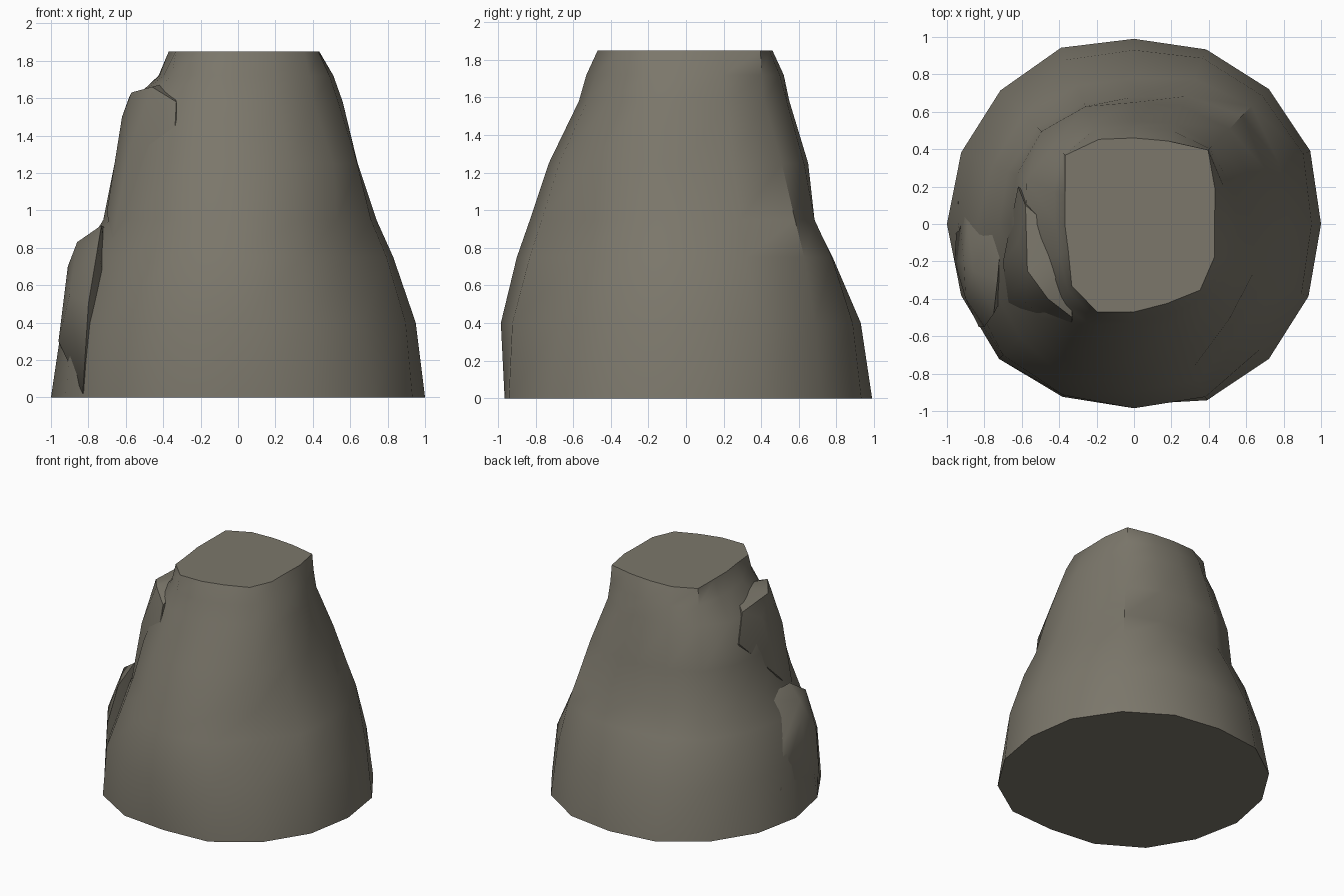
import bpy, bmesh, math

stone = bpy.data.materials.new("grey_brown_stone")
stone.diffuse_color = (0.2, 0.185, 0.147, 1)


def finish(name, bm, angle):
    bmesh.ops.recalc_face_normals(bm, faces=bm.faces[:])
    me = bpy.data.meshes.new(name)
    bm.to_mesh(me)
    bm.free()
    me.materials.append(stone)
    ob = bpy.data.objects.new(name, me)
    bpy.context.collection.objects.link(ob)
    bpy.ops.object.select_all(action='DESELECT')
    ob.select_set(True)
    bpy.context.view_layer.objects.active = ob
    bpy.ops.object.shade_smooth_by_angle(angle=math.radians(angle))


# Main rock: stacked rings, radius every 22.5 degrees from +x
rings = [
    (0.00, [1.0, 1.02, 1.02, 1.01, .99, 1.02, 1.01, 1.0, 1.0, 1.0, 1.02, 1.0, .965, 1.02, 1.02, 1.01]),
    (0.40, [.95, .98, .97, .96, .93, .95, .94, .93, .94, .95, .99, .99, .985, 1.0, .95, .97]),
    (0.75, [.83, .84, .89, .84, .78, .80, .83, .82, .84, .83, .86, .91, .90, .90, .81, .86]),
    (0.95, [.74, .76, .82, .74, .68, .70, .73, .73, .72, .74, .79, .84, .83, .83, .75, .77]),
    (1.25, [.64, .66, .72, .68, .65, .68, .70, .68, .66, .67, .71, .74, .73, .73, .72, .69]),
    (1.58, [.56, .56, .59, .58, .55, .59, .60, .62, .58, .57, .58, .59, .57, .57, .57, .58]),
    (1.72, [.51, .52, .57, .54, .52, .55, .54, .46, .42, .43, .50, .54, .53, .52, .54, .53]),
    (1.85, [.43, .47, .56, .48, .46, .49, .52, .40, .37, .38, .47, .51, .47, .46, .50, .465]),
]
bm = bmesh.new()
loops = []
for z, radii in rings:
    loops.append([bm.verts.new((r * math.cos(i * math.pi / 8), r * math.sin(i * math.pi / 8), z))
                  for i, r in enumerate(radii)])
for a, b in zip(loops, loops[1:]):
    for i in range(16):
        j = (i + 1) % 16
        bm.faces.new((a[i], a[j], b[j], b[i]))
bm.faces.new(loops[0][::-1])
bm.faces.new(loops[-1])
finish("rock_body", bm, 40)


# Bulging slabs on the left side
def slab(name, points):
    bm = bmesh.new()
    for p in points:
        bm.verts.new(p)
    res = bmesh.ops.convex_hull(bm, input=bm.verts[:])
    bmesh.ops.delete(bm, geom=[v for v in bm.verts if not v.link_faces], context='VERTS')
    finish(name, bm, 45)


slab("lower_slab", [
    (-.83, -.55, .02), (-.80, -.55, .5), (-.75, -.48, .8), (-.86, -.25, .83),
    (-.91, -.2, .7), (-.90, -.4, .55), (-.73, -.3, .92), (-.70, .05, .9),
    (-.89, 0, .6), (-.96, -.2, .3), (-.94, .12, .25), (-.6, -.2, .02)])
slab("upper_slab", [
    (-.33, -.53, 1.4), (-.33, -.5, 1.58), (-.46, -.40, 1.66), (-.57, -.25, 1.63),
    (-.58, .1, 1.61), (-.62, -.1, 1.5), (-.58, -.42, 1.33), (-.70, -.2, 1.0),
    (-.68, -.42, .8), (-.35, -.1, 1.69), (-.36, -.62, 1.0), (-.62, .2, 1.4), (-.3, 0, 1.0)])
